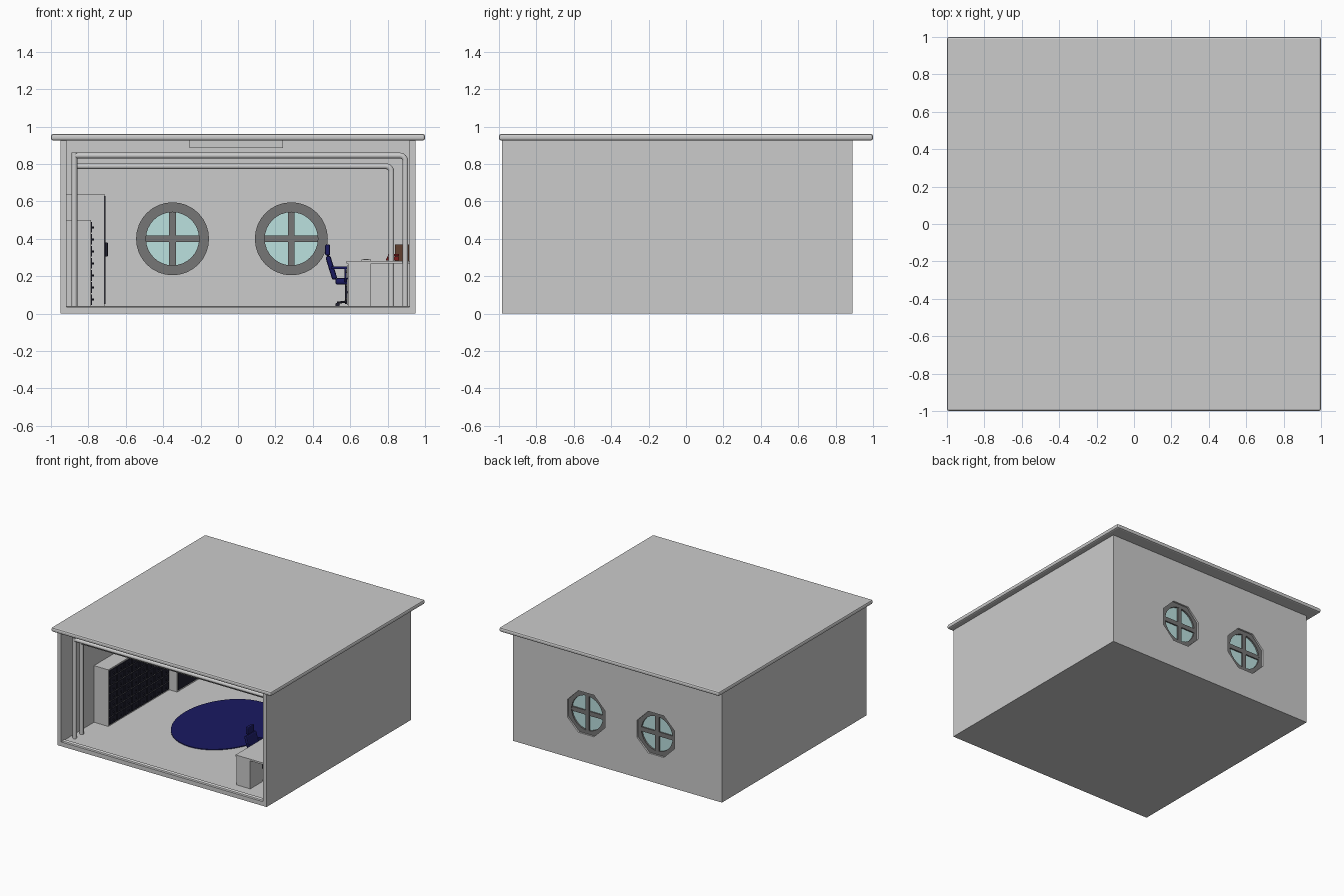
import bpy, math
from math import cos, sin, pi

if "Cube" in bpy.data.objects:
    bpy.data.objects.remove(bpy.data.objects["Cube"])


def mat(name, r, g, b):
    m = bpy.data.materials.new(name)
    m.diffuse_color = (r, g, b, 1)
    m.use_nodes = True
    m.node_tree.nodes["Principled BSDF"].inputs["Base Color"].default_value = m.diffuse_color
    return m


NAVY = mat("navy", 0.01, 0.01, 0.12)
BLACK = mat("black", 0.015, 0.015, 0.03)
GREY = mat("dark_grey", 0.18, 0.18, 0.18)
GLASS = mat("glass", 0.5, 0.75, 0.74)
RED = mat("red", 0.2, 0.01, 0.01)
BROWN = mat("brown", 0.12, 0.05, 0.03)


def finish(o, name, m):
    o.name = name
    if m:
        o.data.materials.append(m)
    return o


def box(name, x0, x1, y0, y1, z0, z1, m=None, bevel=0, segs=2, tilt=0):
    bpy.ops.mesh.primitive_cube_add(size=1, location=((x0+x1)/2, (y0+y1)/2, (z0+z1)/2))
    o = bpy.context.object
    o.scale = (x1-x0, y1-y0, z1-z0)
    bpy.ops.object.transform_apply(location=False, rotation=False)
    o.rotation_euler.y = tilt
    if bevel:
        b = o.modifiers.new("bevel", 'BEVEL')
        b.width, b.segments = bevel, segs
    return finish(o, name, m)


def cyl(name, loc, r, depth, m=None, axis='Z', n=32):
    rot = {'Z': (0, 0, 0), 'X': (0, pi/2, 0), 'Y': (pi/2, 0, 0)}[axis]
    bpy.ops.mesh.primitive_cylinder_add(vertices=n, radius=r, depth=depth, location=loc, rotation=rot)
    return finish(bpy.context.object, name, m)


def pipe(name, pts, r, m=None):
    c = bpy.data.curves.new(name, 'CURVE')
    c.dimensions, c.bevel_depth, c.bevel_resolution = '3D', r, 3
    c.use_fill_caps = True
    s = c.splines.new('POLY')
    s.points.add(len(pts)-1)
    for p, q in zip(s.points, pts):
        p.co = (*q, 1)
    o = bpy.data.objects.new(name, c)
    bpy.context.collection.objects.link(o)
    return finish(o, name, m)


# shell: floor, side walls, bevelled roof
FZ = 0.035
box("floor", -0.95, 0.95, -0.985, 0.89, 0, FZ)
box("left_wall", -0.95, -0.917, -0.985, 0.89, 0, 0.93)
box("right_wall", 0.917, 0.95, -0.985, 0.89, 0, 0.93)
box("roof", -1, 1, -1, 1, 0.925, 0.96, bevel=0.012)

# back wall with two octagonal openings
WIN = [(-0.35, 0.4), (0.285, 0.4)]
c = bpy.data.curves.new("back_wall", 'CURVE')
c.dimensions, c.fill_mode, c.extrude = '2D', 'BOTH', 0.0165
loops = [[(-0.94, 0.01), (0.94, 0.01), (0.94, 0.928), (-0.94, 0.928)]]
for wx, wz in WIN:
    loops.append([(wx+0.185*cos((k+.5)*pi/4), wz+0.185*sin((k+.5)*pi/4)) for k in range(8)])
for pts in loops:
    s = c.splines.new('POLY')
    s.points.add(len(pts)-1)
    for p, q in zip(s.points, pts):
        p.co = (*q, 0, 1)
    s.use_cyclic_u = True
wall = bpy.data.objects.new("back_wall", c)
wall.location.y = 0.8735
wall.rotation_euler.x = pi/2
bpy.context.collection.objects.link(wall)

# round windows: ring frame, glass, cross bars
for wx, wz in WIN:
    n = 32
    prof = [(0.142, 0.835), (0.195, 0.835), (0.195, 0.876), (0.142, 0.876)]
    verts = [(wx+r*cos(2*pi*i/n), y, wz+r*sin(2*pi*i/n)) for i in range(n) for r, y in prof]
    faces = [(4*i+j, 4*i+(j+1) % 4, 4*((i+1) % n)+(j+1) % 4, 4*((i+1) % n)+j)
             for i in range(n) for j in range(4)]
    me = bpy.data.meshes.new("window_frame")
    me.from_pydata(verts, [], faces)
    o = bpy.data.objects.new("window_frame", me)
    bpy.context.collection.objects.link(o)
    finish(o, "window_frame", GREY)
    cyl("window_glass", (wx, 0.86, wz), 0.144, 0.006, GLASS, 'Y')
    box("window_bar_upright", wx-0.018, wx+0.018, 0.845, 0.875, wz-0.143, wz+0.143, GREY)
    box("window_bar_level", wx-0.143, wx+0.143, 0.846, 0.874, wz-0.018, wz+0.018, GREY)

# front pipes: upright, level run, rounded corner down the right side
for y, top, xr in ((-0.87, 0.845, 0.895), (-0.78, 0.788, 0.82)):
    R = 0.03
    arc = [(xr-R+R*sin(a*pi/12), y, top-R+R*cos(a*pi/12)) for a in range(7)]
    pipe("pipe_run", [(-0.875, y, top)] + arc + [(xr, y, FZ)], 0.016)
    pipe("pipe_upright", [(-0.875, y, FZ), (-0.875, y, top+0.016)], 0.016)
pipe("front_floor_rail", [(-0.945, -0.95, 0.025), (0.917, -0.95, 0.025)], 0.017)

# ceiling lamp
box("ceiling_lamp", -0.26, 0.24, -0.12, 0.12, 0.885, 0.926)

# chest with a grid of black drawers
box("drawer_chest", -0.918, -0.787, -0.56, 0.23, FZ, 0.5)
ROWS, COLS = 7, 8
dy, dz = 0.78/COLS, 0.45/ROWS
for i in range(COLS):
    for j in range(ROWS):
        y, z = -0.555+i*dy, 0.043+j*dz
        box("chest_drawer", -0.79, -0.78, y+0.004, y+dy-0.004, z+0.004, z+dz-0.004, BLACK)
        cyl("drawer_knob", (-0.776, y+dy/2, z+dz/2), 0.006, 0.01, BLACK, 'X', 8)

# wardrobe with two black doors
box("wardrobe", -0.918, -0.715, 0.23, 0.8, FZ, 0.64)
for y in (0.24, 0.52):
    box("wardrobe_door", -0.72, -0.708, y, y+0.27, 0.05, 0.63, BLACK)
for y in (0.485, 0.535):
    box("wardrobe_handle", -0.71, -0.696, y, y+0.014, 0.305, 0.38, BLACK, bevel=0.004)

# oval rug
rug = cyl("rug", (-0.085, -0.035, FZ+0.003), 1, 0.006, NAVY, n=48)
rug.scale = (0.375, 0.475, 1)

# desk along the right wall with two drawer pedestals
box("desk_top", 0.58, 0.917, -0.86, -0.2, 0.268, 0.282)
for y in (-0.855, -0.365):
    box("desk_pedestal", 0.587, 0.71, y, y+0.16, FZ, 0.27)
    for j in range(3):
        z = 0.045+j*0.073
        box("desk_drawer", 0.582, 0.59, y+0.01, y+0.15, z, z+0.066)
        cyl("desk_knob", (0.579, y+0.08, z+0.033), 0.006, 0.01, GREY, 'X', 8)

# things on the desk
box("keyboard", 0.66, 0.71, -0.62, -0.44, 0.282, 0.29)
cyl("mouse", (0.685, -0.4, 0.287), 0.014, 0.012, n=16)
for k in range(3):
    box("stacked_book", 0.79+0.006*k, 0.86, -0.78, -0.68, 0.283+0.012*k, 0.294+0.012*k, RED)
for k in range(5):
    y = -0.66+0.03*k
    box("standing_book", 0.84, 0.913, y, y+0.027, 0.282, 0.37-0.012*(k % 2), RED if k % 2 else BROWN)

# office chair facing the desk
CY = -0.53
box("chair_seat", 0.52, 0.65, CY-0.07, CY+0.07, 0.155, 0.19, NAVY, bevel=0.012)
box("chair_back", 0.485, 0.513, CY-0.065, CY+0.065, 0.18, 0.31, NAVY, bevel=0.01, tilt=-0.3)
box("chair_headrest", 0.466, 0.492, CY-0.04, CY+0.04, 0.31, 0.37, NAVY, bevel=0.008)
pipe("headrest_post", [(0.482, CY, 0.29), (0.479, CY, 0.33)], 0.006, NAVY)
for s in (-1, 1):
    y = CY+s*0.078
    box("chair_armrest", 0.5, 0.6, y-0.01, y+0.01, 0.238, 0.252, NAVY, bevel=0.004)
    pipe("armrest_post", [(0.575, y, 0.24), (0.575, y, 0.172), (0.575, CY+s*0.06, 0.172)], 0.006, NAVY)
cyl("chair_column", (0.585, CY, 0.105), 0.012, 0.11, BLACK, n=12)
for k in range(5):
    a = k*2*pi/5
    ex, ey = 0.585+0.065*cos(a), CY+0.065*sin(a)
    pipe("chair_foot", [(0.585, CY, 0.065), (ex, ey, 0.058)], 0.006, BLACK)
    cyl("chair_caster", (ex, ey, FZ+0.012), 0.012, 0.012, BLACK, 'Y', 12)
